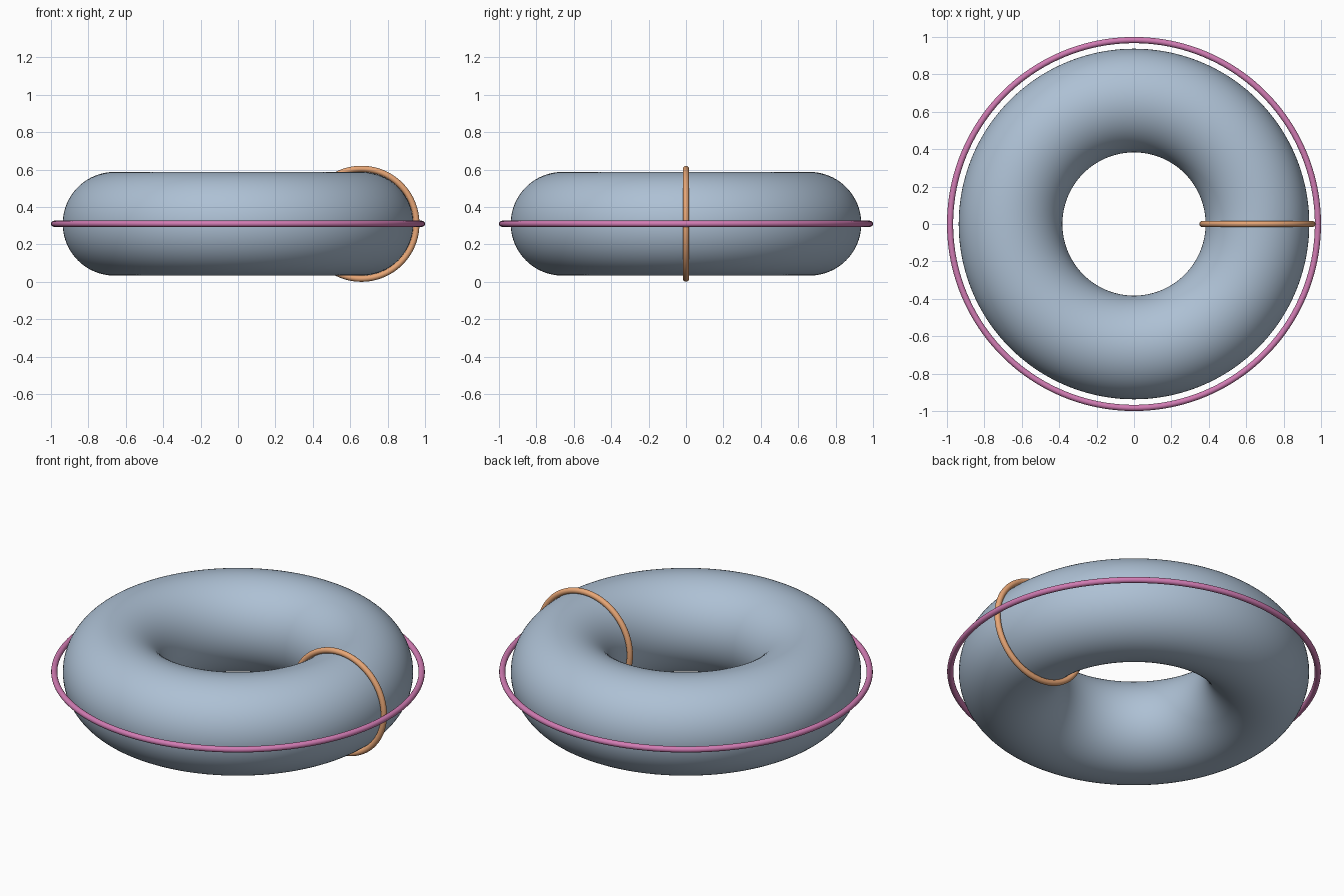
import bpy
from math import pi

if "Cube" in bpy.data.objects:
    bpy.data.objects.remove(bpy.data.objects["Cube"])

S = 0.66          # main ring radius
TUBE = 0.025 * S  # thickness of both thin loops
Z = 0.47 * S      # height of the shared centre plane


def ring(name, major, minor, segs, loc, rot=(0, 0, 0), color=None):
    bpy.ops.mesh.primitive_torus_add(
        major_radius=major, minor_radius=minor,
        major_segments=segs[0], minor_segments=segs[1],
        location=loc, rotation=rot)
    ob = bpy.context.object
    ob.name = name
    bpy.ops.object.shade_smooth()
    mat = bpy.data.materials.new(name + "_color")
    mat.diffuse_color = color
    mat.use_nodes = True
    mat.node_tree.nodes["Principled BSDF"].inputs["Base Color"].default_value = mat.diffuse_color
    ob.data.materials.append(mat)
    return ob


# Thick main ring
ring("torus_body", S, 0.42 * S, (160, 80), (0, 0, Z),
     color=(0.42, 0.53, 0.66, 1))

# Large loop running around the outside
ring("outer_loop", 1.49 * S, TUBE, (160, 16), (0, 0, Z),
     color=(0.64, 0.20, 0.45, 1))

# Small upright loop wrapped around the tube on the +x side
ring("tube_loop", 0.445 * S, TUBE, (128, 16), (S, 0, Z), (pi / 2, 0, 0),
     color=(0.80, 0.38, 0.18, 1))
